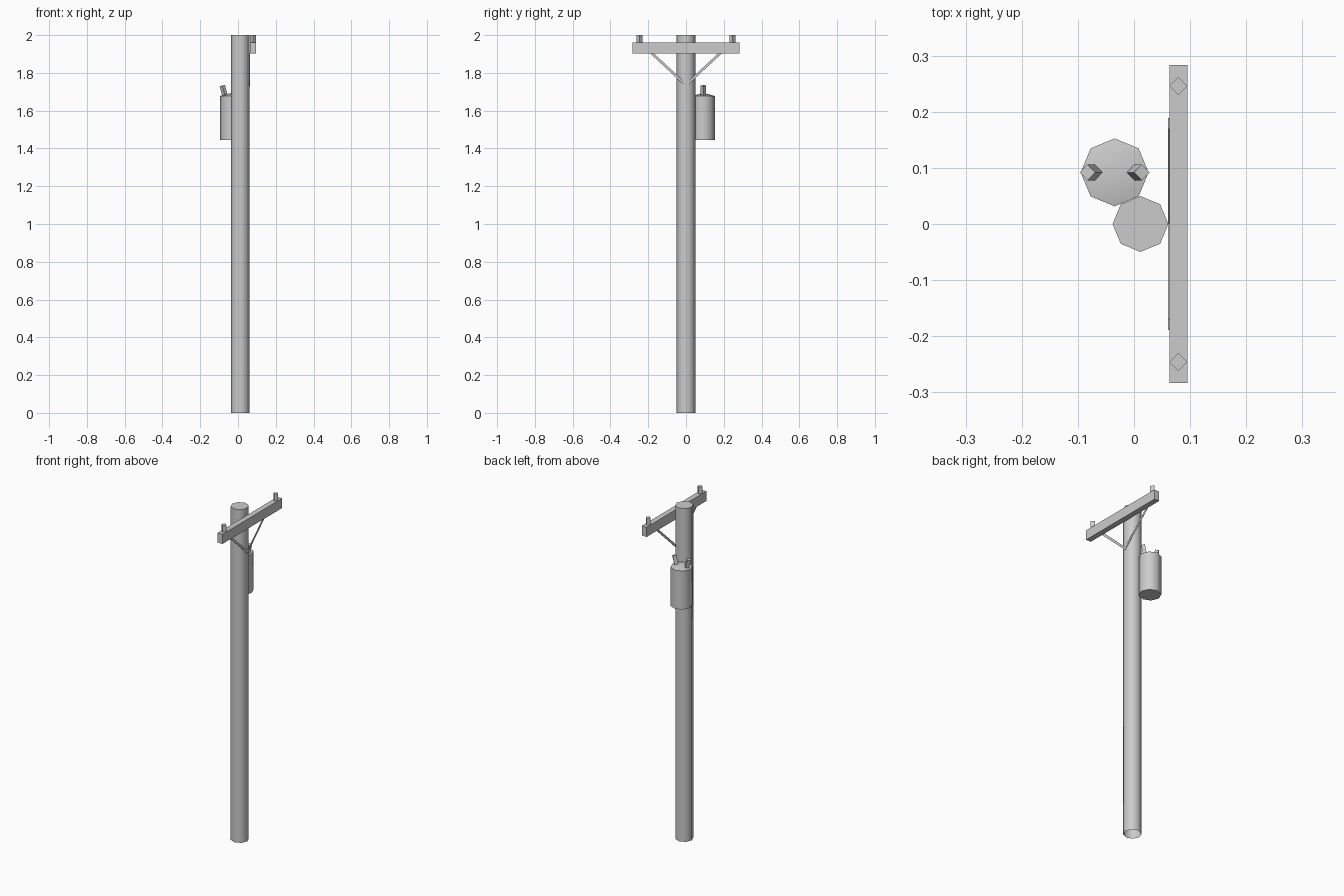
import bpy, bmesh, math
from mathutils import Vector

if "Cube" in bpy.data.objects:
    bpy.data.objects.remove(bpy.data.objects["Cube"])


def finish(name, bm, smooth=False):
    bmesh.ops.recalc_face_normals(bm, faces=bm.faces)
    me = bpy.data.meshes.new(name)
    bm.to_mesh(me)
    bm.free()
    ob = bpy.data.objects.new(name, me)
    bpy.context.collection.objects.link(ob)
    if smooth:
        bpy.ops.object.select_all(action='DESELECT')
        ob.select_set(True)
        bpy.context.view_layer.objects.active = ob
        bpy.ops.object.shade_smooth_by_angle(angle=math.radians(55))
    return ob


def rod(name, a, b, r, sides, smooth=False, bottom=True, dome=0.0):
    """Prism from a to b, corners on the x and y axes, optional low cone on top."""
    a, b = Vector(a), Vector(b)
    axis = (b - a).normalized()
    v = Vector((0, 1, 0))
    u = v.cross(axis)
    ring = [r * (math.cos(t) * u + math.sin(t) * v)
            for t in (2 * math.pi * i / sides for i in range(sides))]
    bm = bmesh.new()
    low = [bm.verts.new(a + p) for p in ring]
    top = [bm.verts.new(b + p) for p in ring]
    tip = bm.verts.new(b + axis * dome) if dome else None
    for i in range(sides):
        j = (i + 1) % sides
        bm.faces.new((low[i], low[j], top[j], top[i]))
        if dome:
            bm.faces.new((top[i], top[j], tip))
    if not dome:
        bm.faces.new(top)
    if bottom:
        bm.faces.new(low[::-1])
    return finish(name, bm, smooth)


def slab(name, profile, x0, x1):
    """Extrude a (y, z) outline from x0 to x1."""
    bm = bmesh.new()
    face = bm.faces.new([bm.verts.new((x0, y, z)) for y, z in profile])
    ext = bmesh.ops.extrude_face_region(bm, geom=[face])
    moved = [g for g in ext['geom'] if isinstance(g, bmesh.types.BMVert)]
    bmesh.ops.translate(bm, verts=moved, vec=(x1 - x0, 0, 0))
    return finish(name, bm)


# Pole, open underneath
PX = 0.0115
rod("pole", (PX, 0, 0), (PX, 0, 2), 0.0497, 8, smooth=True, bottom=False)

# Crossarm
slab("crossarm", [(-0.283, 1.902), (0.283, 1.902), (0.283, 1.96), (-0.283, 1.96)],
     0.063, 0.0955)

# Insulator pins and flat braces on both sides
for s, side in ((-1, "left"), (1, "right")):
    rod(f"insulator_{side}", (0.079, s * 0.246, 1.96), (0.079, s * 0.246, 2.0), 0.0158, 4)
    slab(f"brace_{side}", [(0, 1.727), (s * 0.189, 1.902), (s * 0.169, 1.902), (0, 1.745)],
         0.061, 0.063)

# Transformer can with a low conical lid
TX, TY = -0.0345, 0.092
rod("transformer", (TX, TY, 1.446), (TX, TY, 1.678), 0.0605, 8, smooth=True, dome=0.016)

# Bushings leaning outward from the lid
for s, side in ((-1, "left"), (1, "right")):
    rod(f"bushing_{side}", (TX + s * 0.0345, TY, 1.68), (TX + s * 0.0485, TY, 1.733), 0.0143, 4)
